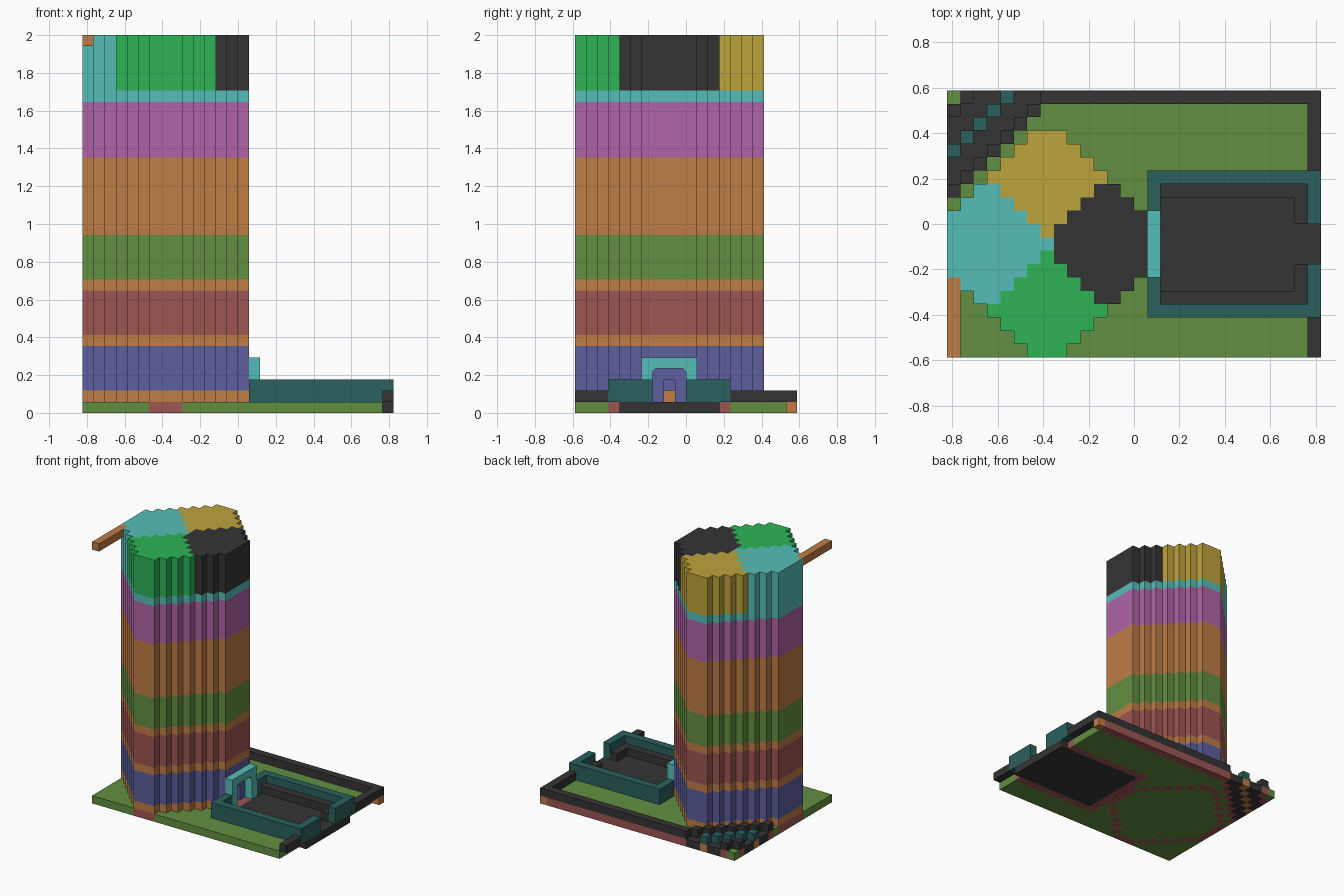
import bpy, bmesh

if "Cube" in bpy.data.objects:
    bpy.data.objects.remove(bpy.data.objects["Cube"])

U = 2 / 34            # one block
NX, NY = 28, 20       # plot size in blocks
CX, CY = 7, 8         # tower centre block


def make_material(name, rgb):
    lin = [((c / 255 + 0.055) / 1.055) ** 2.4 for c in rgb]
    m = bpy.data.materials.new(name)
    m.use_nodes = True
    m.diffuse_color = (*lin, 1)
    m.node_tree.nodes["Principled BSDF"].inputs["Base Color"].default_value = (*lin, 1)
    return m


MATS = {n: make_material(n, c) for n, c in {
    "orange": (190, 125, 69), "purple": (176, 100, 168), "cyan": (86, 190, 184),
    "green": (45, 180, 86), "charcoal": (52, 52, 52), "olive": (98, 143, 65),
    "brick_red": (158, 86, 84), "slate_blue": (93, 95, 157),
    "dark_teal": (43, 97, 93), "gold": (190, 163, 60)}.items()}


def finish(name, bm, mat):
    mesh = bpy.data.meshes.new(name)
    bm.to_mesh(mesh)
    bm.free()
    mesh.materials.append(MATS[mat])
    ob = bpy.data.objects.new(name, mesh)
    bpy.context.collection.objects.link(ob)
    return ob


def point(bm, i, j, k):
    return bm.verts.new(((i - NX / 2) * U, (j - NY / 2) * U, k * U))


def slab(name, cells, k0, k1, mat):
    """Raise a set of plan blocks from level k0 to level k1."""
    cells = set(cells)
    bm = bmesh.new()
    for i, j in cells:
        ring = [(i, j), (i + 1, j), (i + 1, j + 1), (i, j + 1)]
        bm.faces.new([point(bm, *p, k1) for p in ring])
        bm.faces.new([point(bm, *p, k0) for p in reversed(ring)])
        for n, (di, dj) in enumerate([(0, -1), (1, 0), (0, 1), (-1, 0)]):
            if (i + di, j + dj) not in cells:
                a, b = ring[n], ring[(n + 1) % 4]
                bm.faces.new([point(bm, *a, k0), point(bm, *b, k0),
                              point(bm, *b, k1), point(bm, *a, k1)])
    bmesh.ops.remove_doubles(bm, verts=bm.verts[:], dist=U / 100)
    bmesh.ops.dissolve_limit(bm, angle_limit=0.01, verts=bm.verts[:], edges=bm.edges[:])
    return finish(name, bm, mat)


def rect(i0, i1, j0, j1):
    return {(i, j) for i in range(i0, i1 + 1) for j in range(j0, j1 + 1)}


PLOT = rect(0, NX - 1, 0, NY - 1)
TOWER = {(i, j) for i, j in rect(0, 14, 0, 16) if abs(i - CX) + abs(j - CY) <= 9}
TOWER_EDGE = {(i, j) for i, j in TOWER
              if not {(i + 1, j), (i - 1, j), (i, j + 1), (i, j - 1)} <= TOWER}
GATE_GAP = rect(26, 27, 7, 9)


# Ground layer: lawn, wall footings, paved court and diagonal road
def ground_colour(i, j):
    d = j - i
    if i == NX - 1:
        return "charcoal" if 4 <= j <= 12 else "orange" if j == NY - 1 else None
    if 12 <= d <= 18:
        return "orange" if d == 15 else "brick_red" if d in (12, 18) else "charcoal"
    if j == NY - 1 and i > 0:
        return "brick_red"
    if i >= 15 and 3 <= j <= 13:
        return "brick_red" if i == 15 or j in (3, 13) else "charcoal"
    return "brick_red" if (i, j) in TOWER_EDGE else "olive"


for name, mat in [("lawn", "olive"), ("footings", "brick_red"),
                  ("paving", "charcoal"), ("ground_posts", "orange")]:
    slab(name, [c for c in PLOT if ground_colour(*c) == mat], 0, 1, mat)

# Boundary kerb, road kerbs and road centre blocks
slab("boundary_kerb", rect(8, 27, 19, 19) | rect(27, 27, 14, 19) | rect(27, 27, 0, 2),
     1, 2, "charcoal")
slab("road_kerbs", [(i, j) for i, j in PLOT if j - i in (12, 18)], 1, 2, "charcoal")
slab("road_centre_blocks", [(i, j) for i, j in PLOT if j - i == 15], 1, 2, "dark_teal")

# Court wall and inner bench
court_wall = rect(15, 27, 3, 13) - rect(16, 26, 4, 12) - GATE_GAP - rect(15, 15, 6, 10)
slab("court_wall", court_wall, 1, 3, "dark_teal")
slab("court_bench", rect(16, 26, 4, 12) - rect(16, 25, 5, 11) - GATE_GAP, 1, 2, "charcoal")

# Tower bands, with the doorway cut out of the lowest two
DOOR = rect(13, 14, 7, 9)
BANDS = [("base", "orange", 1, 2), ("lower", "slate_blue", 2, 6),
         ("first_trim", "orange", 6, 7), ("red", "brick_red", 7, 11),
         ("second_trim", "orange", 11, 12), ("olive", "olive", 12, 16),
         ("wide", "orange", 16, 23), ("purple", "purple", 23, 28),
         ("top_trim", "cyan", 28, 29)]
for name, mat, k0, k1 in BANDS:
    if name == "lower":
        slab("tower_door_level", TOWER - DOOR, k0, 4, mat)
        k0 = 4
    slab(f"tower_{name}_band", TOWER - DOOR if name == "base" else TOWER, k0, k1, mat)


# Tower crown in four quarters
def quarter(i, j):
    di, dj = i - CX, j - CY
    if di > 0 and di >= abs(dj):
        return "charcoal"
    if di <= 0 and -di >= abs(dj):
        return "cyan"
    return "gold" if dj > 0 else "green"


for mat, side in [("charcoal", "left"), ("cyan", "right"), ("gold", "back"), ("green", "front")]:
    slab(f"crown_{side}", [c for c in TOWER if quarter(*c) == mat], 29, 34, mat)
slab("roof_beam", rect(0, 0, 0, 5), 33, 34, "orange")

# Door with a stepped recess
slab("door_jambs", DOOR - rect(13, 14, 8, 8), 1, 4, "slate_blue")
slab("door_head", rect(13, 14, 8, 8), 3, 4, "slate_blue")
slab("door_panel", rect(13, 13, 8, 8), 2, 3, "slate_blue")
slab("door_back", rect(12, 12, 8, 8), 1, 2, "slate_blue")

# Gate arch with clipped inner corners
c = 0.3
profile = [(6, 1), (7, 1), (7, 4 - c), (7 + c, 4), (10 - c, 4), (10, 4 - c),
           (10, 1), (11, 1), (11, 5), (6, 5)]
bm = bmesh.new()
face = bm.faces.new([point(bm, 15, j, k) for j, k in profile])
ext = bmesh.ops.extrude_face_region(bm, geom=[face], use_keep_orig=True)
bmesh.ops.translate(bm, vec=(U, 0, 0),
                    verts=[g for g in ext["geom"] if isinstance(g, bmesh.types.BMVert)])
bmesh.ops.recalc_face_normals(bm, faces=bm.faces[:])
finish("gate_arch", bm, "cyan")
